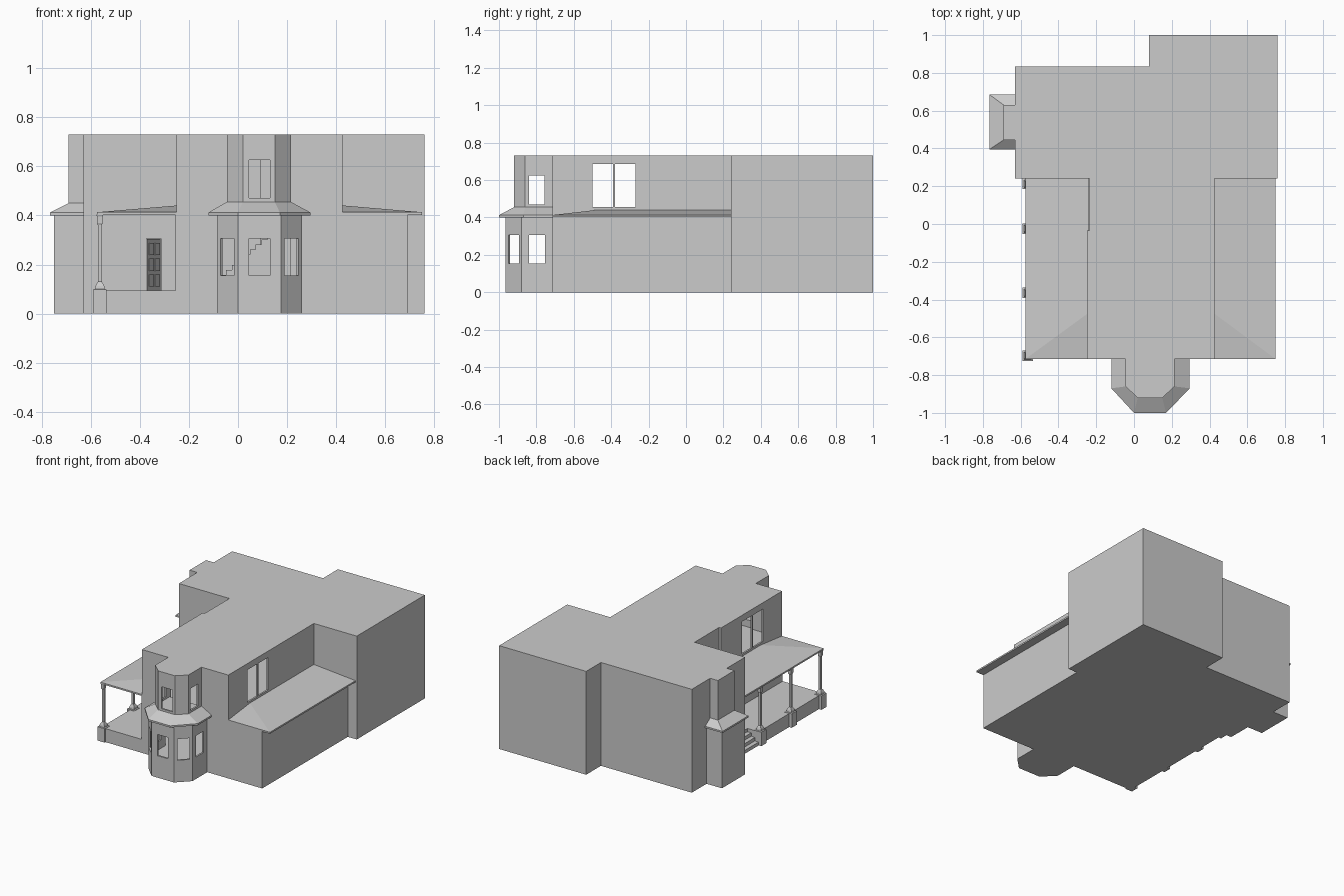
import bpy, bmesh, math
from mathutils import Vector

cube = bpy.data.objects.get("Cube")
if cube:
    bpy.data.objects.remove(cube, do_unlink=True)

# Single plaster colour
grey = bpy.data.materials.new("plain grey")
grey.use_nodes = True
grey.diffuse_color = (0.6, 0.6, 0.6, 1)
bsdf = next(n for n in grey.node_tree.nodes if n.type == 'BSDF_PRINCIPLED')
bsdf.inputs["Base Color"].default_value = grey.diffuse_color


def finish(bm, name):
    mesh = bpy.data.meshes.new(name)
    bm.to_mesh(mesh)
    bm.free()
    mesh.materials.append(grey)
    obj = bpy.data.objects.new(name, mesh)
    bpy.context.collection.objects.link(obj)
    return obj


def loft(name, layers):
    """Closed solid through (outline, height) layers with equal point counts."""
    bm = bmesh.new()
    rings = [[bm.verts.new((x, y, z)) for x, y in pts] for pts, z in layers]
    n = len(rings[0])
    for a, b in zip(rings, rings[1:]):
        for i in range(n):
            j = (i + 1) % n
            bm.faces.new((a[i], a[j], b[j], b[i]))
    bm.faces.new(rings[0][::-1])
    bm.faces.new(rings[-1])
    bmesh.ops.remove_doubles(bm, verts=bm.verts, dist=1e-4)
    bmesh.ops.recalc_face_normals(bm, faces=bm.faces)
    return finish(bm, name)


def rect(x0, x1, y0, y1):
    return [(x0, y0), (x1, y0), (x1, y1), (x0, y1)]


def box(name, x0, x1, y0, y1, z0, z1):
    return loft(name, [(rect(x0, x1, y0, y1), z0), (rect(x0, x1, y0, y1), z1)])


def storey(name, outline, z0, z1, openings):
    """Thin walls with a flat lid; openings are {wall: [(start, end, low, high)]}."""
    bm = bmesh.new()
    holes = [h for hs in openings.values() for h in hs]
    levels = sorted({z0, z1} | {h[2] for h in holes} | {h[3] for h in holes})
    for i, p in enumerate(outline):
        a, b = Vector(p), Vector(outline[(i + 1) % len(outline)])
        here = openings.get(i, [])
        cuts = sorted({0, 1} | {h[0] for h in here} | {h[1] for h in here})
        for s, t in zip(cuts, cuts[1:]):
            for lo, hi in zip(levels, levels[1:]):
                if any(h[0] <= s and t <= h[1] and h[2] <= lo and hi <= h[3] for h in here):
                    continue
                p0, p1 = a.lerp(b, s), a.lerp(b, t)
                bm.faces.new([bm.verts.new((q.x, q.y, z)) for q, z in
                              ((p0, lo), (p1, lo), (p1, hi), (p0, hi))])
    bmesh.ops.remove_doubles(bm, verts=bm.verts, dist=1e-4)
    rim = [e for e in bm.edges if all(abs(v.co.z - z1) < 1e-4 for v in e.verts)]
    lid = bmesh.ops.edgeloop_fill(bm, edges=rim)["faces"]
    for f in lid:
        f.normal_update()
        if f.normal.z < 0:
            f.normal_flip()
    obj = finish(bm, name)
    solid = obj.modifiers.new("wall thickness", 'SOLIDIFY')
    solid.thickness = 0.012
    solid.offset = -1
    solid.use_even_offset = True
    return obj


# Outlines, anticlockwise from the front left corner
bay_low = [(-0.085, -0.715), (-0.085, -0.88), (0, -0.965),
           (0.175, -0.965), (0.26, -0.88), (0.26, -0.715)]
bay_high = [(-0.045, -0.715), (-0.045, -0.86), (0.02, -0.92),
            (0.15, -0.92), (0.215, -0.86), (0.215, -0.715)]
bay_eave = [(-0.12, -0.715), (-0.12, -0.87), (0, -1),
            (0.17, -1), (0.295, -0.87), (0.295, -0.715)]


def body(bay, right, side_x, side_y0, side_y1):
    return bay + [(right, -0.715), (right, 0.24), (0.76, 0.24), (0.76, 1), (0.08, 1),
                  (0.08, 0.835), (-0.63, 0.835), (-0.63, side_y1), (side_x, side_y1),
                  (side_x, side_y0), (-0.63, side_y0), (-0.63, 0.24)]


def inner_corner(x):
    return [(-0.235, 0.24), (-0.235, -0.035), (x, -0.035)]


low = body(bay_low, 0.69, -0.75, 0.41, 0.67)
high = body(bay_high, 0.425, -0.69, 0.445, 0.63)

# Foundation with the porch deck and its stair recess
deck = [(-0.57, 0.24), (-0.57, 0.2), (-0.48, 0.2), (-0.48, 0), (-0.57, 0), (-0.57, -0.715)]
loft("foundation", [(low + deck, 0), (low + deck, 0.095)])

# Ground floor with bay windows and doorway
pane = (0.155, 0.305)
storey("ground_floor", [(-0.255, -0.715)] + low + inner_corner(-0.255), 0.095, 0.405, {
    1: [(0.24, 0.76, *pane)], 2: [(0.15, 0.82, *pane)], 3: [(0.26, 0.74, *pane)],
    4: [(0.18, 0.85, *pane)], 5: [(0.24, 0.76, *pane)],
    18: [(0.58, 0.80, 0.095, 0.305)]})

# Upper floor with bay windows and paired side windows
pane, tall = (0.47, 0.625), (0.455, 0.685)
storey("upper_floor", [(-0.25, -0.715)] + high + inner_corner(-0.25), 0.405, 0.73, {
    1: [(0.28, 0.86, *pane)], 3: [(0.19, 0.85, *pane)], 5: [(0.14, 0.72, *pane)],
    7: [(0.225, 0.34, *tall), (0.351, 0.466, *tall)],
    21: [(0.346, 0.507, *tall), (0.522, 0.684, *tall)]})

# Skirt roofs around both bays
loft("front_bay_roof", [(bay_eave, 0.40), (bay_eave, 0.412), (bay_high, 0.455)])
side_eave = rect(-0.765, -0.63, 0.395, 0.685)
loft("side_bay_roof", [(side_eave, 0.40), (side_eave, 0.412),
                       (rect(-0.69, -0.63, 0.445, 0.63), 0.45)])

# Lean-to roofs, hipped at the front
for name, inner, outer in (("wing_roof", 0.42, 0.75), ("porch_roof", -0.24, -0.575)):
    eave = rect(inner, outer, -0.715, 0.24)
    ridge = rect(inner, inner, -0.47, 0.24)
    loft(name, [(eave, 0.402), (eave, 0.413), (ridge, 0.441)])

# Porch columns on pedestals
profile = [(0.028, 0), (0.028, 0.098), (0.02, 0.10), (0.018, 0.112), (0.012, 0.125),
           (0.008, 0.13), (0.008, 0.36), (0.012, 0.37), (0.012, 0.395), (0.015, 0.404)]
for k, y in enumerate((-0.697, -0.365, -0.025, 0.212)):
    x = -0.5625
    loft(f"porch_column_{k + 1}",
         [(rect(x - r, x + r, y - r, y + r), z) for r, z in profile])

# Porch steps and indoor staircase
for i in range(3):
    box(f"porch_step_{i + 1}", -0.57 + 0.03 * i, -0.48, 0, 0.2, 0, 0.024 * (i + 1))
for i in range(14):
    x = -0.12 + 0.024 * i
    box(f"indoor_step_{i + 1}", x, x + 0.024, 0, 0.1, 0.095, 0.095 + 0.0207 * (i + 1))

# Panelled door standing ajar beside a fixed leaf
box("fixed_door_leaf", -0.401, -0.372, 0.246, 0.252, 0.095, 0.305)
leaf = [box("open_door", 0, 0.12, 0, 0.006, 0.095, 0.303)]
for row in range(3):
    z = 0.11 + 0.064 * row
    box("fixed_leaf_panel", -0.394, -0.379, 0.242, 0.247, z, z + 0.05)
    for x in (0.015, 0.068):
        leaf.append(box("open_door_panel", x, x + 0.038, -0.004, 0.001, z, z + 0.05))
for part in leaf:
    part.location = (-0.37, 0.25, 0)
    part.rotation_euler.z = math.radians(63)
